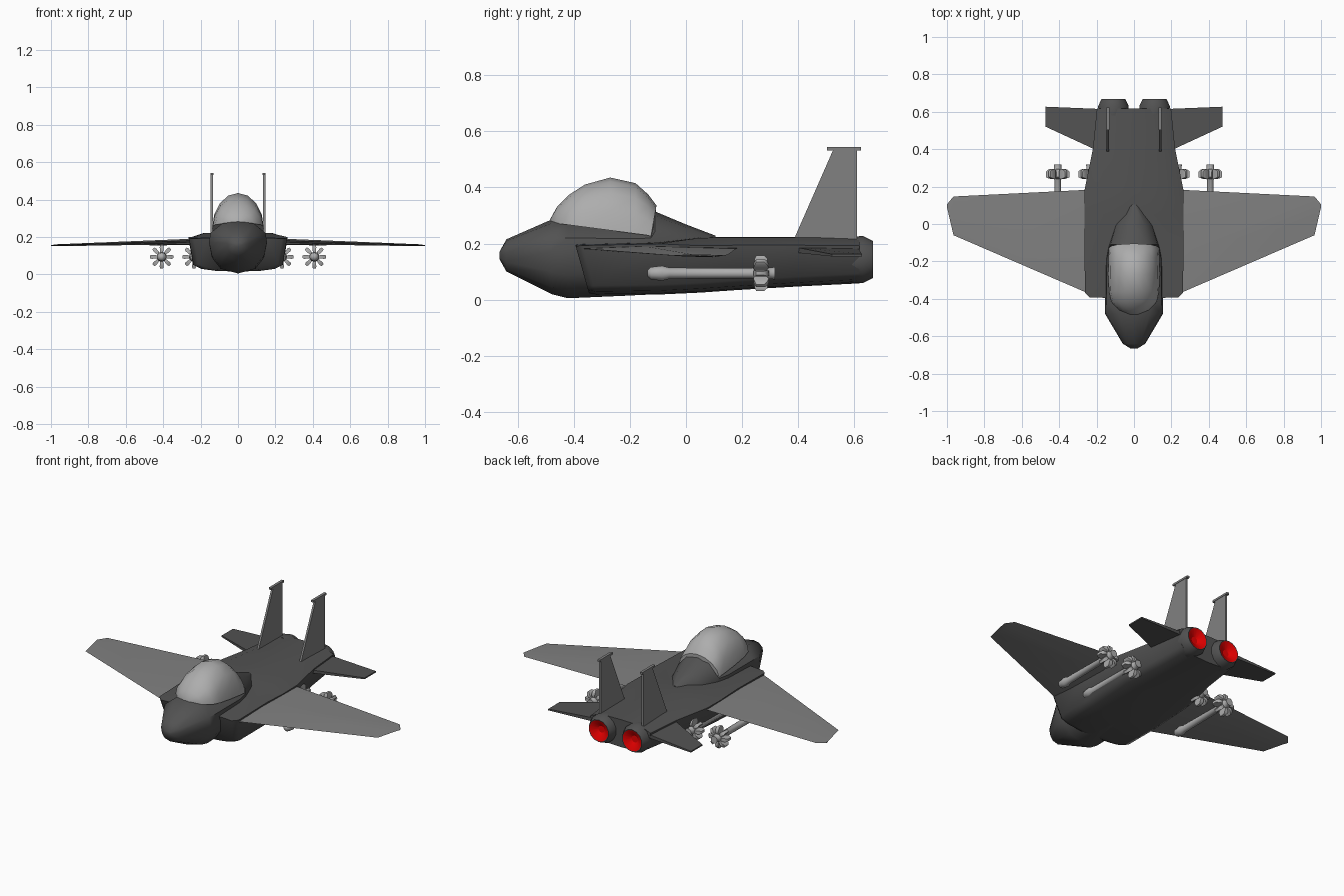
import bpy, bmesh, math
from mathutils import Vector

if "Cube" in bpy.data.objects:
    bpy.data.objects.remove(bpy.data.objects["Cube"])


def material(name, r, g, b):
    m = bpy.data.materials.new(name)
    m.diffuse_color = (r, g, b, 1)
    m.use_nodes = True
    m.node_tree.nodes["Principled BSDF"].inputs["Base Color"].default_value = m.diffuse_color
    return m


HULL = material("dark grey", 0.085, 0.085, 0.085)
PANEL = material("mid grey", 0.22, 0.22, 0.22)
GLASS = material("light grey", 0.42, 0.42, 0.42)
FLAME = material("exhaust red", 0.8, 0.0, 0.0)


def finish(bm, name, mats, angle=30, rule=None):
    bmesh.ops.recalc_face_normals(bm, faces=bm.faces)
    if rule:
        for f in bm.faces:
            f.normal_update()
            f.material_index = rule(f)
    me = bpy.data.meshes.new(name)
    bm.to_mesh(me)
    bm.free()
    for m in mats:
        me.materials.append(m)
    me.shade_smooth()
    me.set_sharp_from_angle(angle=math.radians(angle))
    ob = bpy.data.objects.new(name, me)
    bpy.context.collection.objects.link(ob)
    return ob


def skin(bm, rings, caps=True):
    """Join rings of points with quads."""
    vs = [[bm.verts.new(p) for p in r] for r in rings]
    n = len(vs[0])
    for a, b in zip(vs, vs[1:]):
        for i in range(n):
            j = (i + 1) % n
            bm.faces.new((a[i], a[j], b[j], b[i]))
    if caps:
        bm.faces.new(vs[0])
        bm.faces.new(vs[-1])


def mirrored(half):
    """Close a half section that starts and ends on the centre line."""
    return half + [(-x, y, z) for x, y, z in half[-2:0:-1]]


def slab(name, a, b, mats):
    bm = bmesh.new()
    skin(bm, [a, b])
    return finish(bm, name, mats)


def lathe(bm, profile, x, z, sides):
    skin(bm, [[(x + r * math.cos(2 * math.pi * (i + .5) / sides), y,
                z + r * math.sin(2 * math.pi * (i + .5) / sides))
               for i in range(sides)] for y, r in profile])


# Nose and cockpit section, tapering into the spine
shape = [(0, 0), (.6, .09), (.9, .3), (1, .58), (.95, .76), (.55, .95), (0, 1)]
bm = bmesh.new()
skin(bm, [mirrored([(fx * w, y, zb + t * (zt - zb)) for fx, t in shape])
          for y, w, zb, zt in [(-.665, .02, .145, .17), (-.64, .06, .10, .215),
                               (-.48, .155, .02, .285), (-.42, .155, .005, .287),
                               (-.19, .153, .015, .282), (-.125, .14, .02, .282),
                               (-.11, .132, .02, .314), (0, .10, .03, .268),
                               (.105, .03, .04, .228)]])
finish(bm, "nose", [HULL], 40)

# Main body with raked, chamfered intake fronts and a rounded belly
bm = bmesh.new()
rings = []
for y, w, zb, zt, rake in [(-.395, .235, .02, .197, .05), (-.37, .262, .015, .199, .05),
                           (-.1, .265, .018, .205, 0), (.05, .265, .025, .222, 0),
                           (.18, .265, .034, .224, 0), (.40, .22, .047, .224, 0),
                           (.618, .198, .058, .222, 0)]:
    zs = zt - .03 if y > 0 else zt - .006
    half = [(0, zb), (.45 * w, zb + .004), (.74 * w, zb + .014), (.91 * w, zb + .035), (w, zs),
            (.68 * w, zt - .002), (0, zt)]
    rings.append(mirrored([(x, y + rake * (zt - z) / (zt - zb), z) for x, z in half]))
skin(bm, rings)
finish(bm, "body", [HULL], 60)

# Canopy bubble with a slanted rim
bm = bmesh.new()
rings = []
for y, w, zt in [(-.485, .02, .285), (-.46, .08, .33), (-.415, .122, .375),
                 (-.36, .134, .41), (-.27, .138, .435), (-.18, .136, .415),
                 (-.135, .133, .375), (-.105, .132, .335)]:
    zb = .275 - .05 * (y + .485) / .38
    rings.append(mirrored([(0, y, zb)] + [
        (w * math.cos(a), y - .02 * (1 - math.sin(a)) * (y > -.12), zb + (zt - zb) * math.sin(a))
        for a in [math.radians(d) for d in (0, 22, 45, 68)]] + [(0, y, zt)]))
skin(bm, rings)
finish(bm, "canopy", [GLASS], 40)

for s, side in ((1, "right"), (-1, "left")):
    # Wing: lens section at the root, thin clipped tip
    bm = bmesh.new()
    rings = []
    for x, y0, y1, z, t in [(.235, -.375, .183, .177, .016), (.265, -.362, .182, .178, .017),
                            (.965, -.06, .147, .157, .006), (1, .09, .105, .155, .003)]:
        d = y1 - y0
        rings.append([(s * x, y0, z + t * .2), (s * x, y0 + .4 * d, z + t * .7),
                      (s * x, y1, z + t * .3), (s * x, y0 + .75 * d, z - t),
                      (s * x, y0 + .25 * d, z - t * .5)])
    skin(bm, rings)
    finish(bm, side + "_wing", [PANEL])

    # Tailplane
    slab(side + "_tailplane",
         [(s * .18, .385, .188), (s * .18, .615, .182), (s * .18, .615, .16), (s * .18, .385, .168)],
         [(s * .472, .52, .162), (s * .472, .627, .162), (s * .472, .627, .154), (s * .472, .52, .154)],
         [HULL])

    # Vertical fin with a flat-sided tip rail
    outline = [(.378, .2), (.525, .535), (.61, .535), (.61, .2)]
    slab(side + "_fin", [(s * .14 - .006, y, z) for y, z in outline],
         [(s * .14 + .006, y, z) for y, z in outline], [PANEL])
    rail = [(.502, .531), (.502, .543), (.624, .543), (.624, .531)]
    slab(side + "_fin_tip", [(s * .14 - .008, y, z) for y, z in rail],
         [(s * .14 + .008, y, z) for y, z in rail], [PANEL])

    # Tapered nozzle with a red hollow exhaust
    bm = bmesh.new()
    lathe(bm, [(.58, .08), (.63, .084), (.667, .066), (.666, .062), (.64, .02)],
          s * .11, .143, 14)
    finish(bm, side + "_nozzle", [HULL, FLAME], 30,
           lambda f: int(f.calc_center_median().y > .63 and f.normal.y > .2
                         and (f.calc_center_median().xz - Vector((s * .11, .143))).length < .055))

    # Missiles: turned body plus eight flared tail fins
    for x, tag in ((.235, "inner"), (.408, "outer")):
        bm = bmesh.new()
        lathe(bm, [(-.137, .01), (-.125, .022), (-.085, .027), (-.06, .02), (.235, .018),
                   (.245, .024), (.29, .024), (.295, .02), (.318, .022)], s * x, .094, 10)
        for k in range(8):
            a = k * math.pi / 4
            u = Vector((math.cos(a), 0, math.sin(a)))
            v = Vector((-u.z, 0, u.x))
            c = Vector((s * x, 0, .094))
            skin(bm, [[c + u * r + v * w * e + Vector((0, y, 0))
                       for y, e in ((y0, -1), (y0, 1), (y1, 1), (y1, -1))]
                      for r, w, y0, y1 in ((.012, .006, .245, .28), (.036, .009, .24, .295),
                                           (.052, .011, .245, .29), (.063, .007, .25, .28))])
        finish(bm, f"{side}_{tag}_missile", [GLASS], 50)
